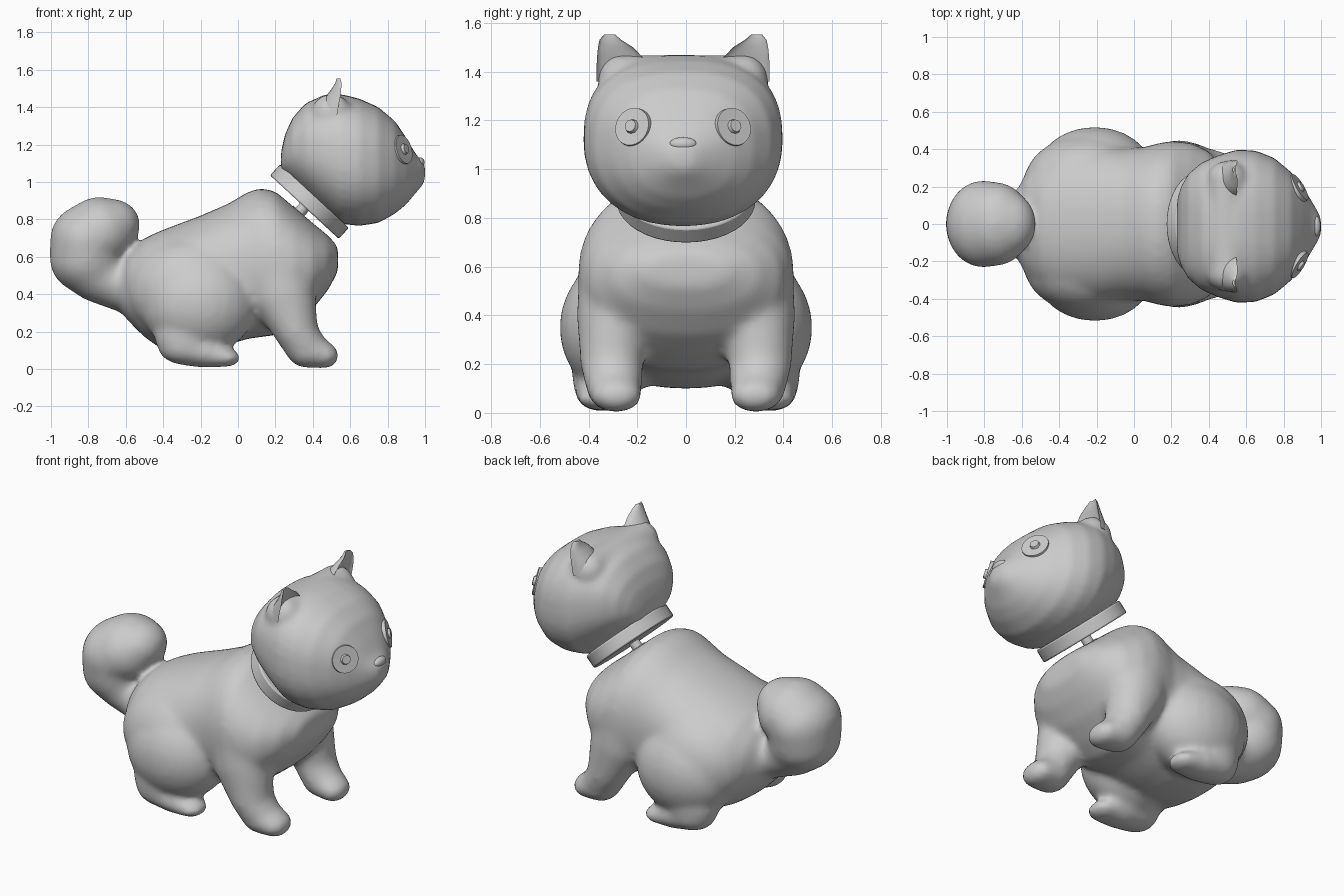
import bpy, bmesh, math
from mathutils import Vector, Matrix

if "Cube" in bpy.data.objects:
    bpy.data.objects.remove(bpy.data.objects["Cube"])

grey = bpy.data.materials.new("plain grey")
grey.diffuse_color = (0.6, 0.6, 0.6, 1)
grey.use_nodes = True
grey.node_tree.nodes["Principled BSDF"].inputs["Base Color"].default_value = grey.diffuse_color
HEAD_Y = -0.012  # the head sits slightly off centre


def finish(name, bm, angle=40):
    bmesh.ops.recalc_face_normals(bm, faces=bm.faces)
    me = bpy.data.meshes.new(name)
    bm.to_mesh(me)
    bm.free()
    me.materials.append(grey)
    ob = bpy.data.objects.new(name, me)
    bpy.context.collection.objects.link(ob)
    bpy.ops.object.select_all(action='DESELECT')
    ob.select_set(True)
    bpy.context.view_layer.objects.active = ob
    bpy.ops.object.shade_smooth_by_angle(angle=math.radians(angle))
    return ob


def loft(bm, rings):
    """Skin closed rings of points and cap both ends."""
    loops = [[bm.verts.new(p) for p in ring] for ring in rings]
    n = len(loops[0])
    for a, b in zip(loops, loops[1:]):
        for i in range(n):
            j = (i + 1) % n
            bm.faces.new((a[i], a[j], b[j], b[i]))
    bm.faces.new(loops[0])
    bm.faces.new(loops[-1][::-1])


def slices(rows, top, bottom, n=40):
    """Rounded upright sections from rows of (x, low z, high z, half width)."""
    rings = []
    for x, lo, hi, hw in rows:
        ring = []
        for i in range(n):
            a = math.tau * i / n
            c, s = math.cos(a), math.sin(a)
            power = top if s > 0 else bottom
            y = hw * math.copysign(abs(c) ** (2 / power), c)
            z = (hi - lo) / 2 * math.copysign(abs(s) ** (2 / power), s)
            ring.append((x, y, (lo + hi) / 2 + z))
        rings.append(ring)
    return rings


def blob(bm, centre, radii):
    bmesh.ops.create_uvsphere(bm, u_segments=24, v_segments=14, radius=1,
                              matrix=Matrix.Translation(centre) @ Matrix.Diagonal((*radii, 1)))


def chain(bm, rows, steps=5):
    """Overlapping blobs between rows of (x, y, z, rx, ry, rz)."""
    for a, b in zip(rows, rows[1:]):
        for k in range(steps + 1):
            v = [p + (q - p) * k / steps for p, q in zip(a, b)]
            blob(bm, v[:3], v[3:])


def fuse(ob, voxel, rounds):
    m = ob.modifiers.new("fuse", 'REMESH')
    m.mode = 'VOXEL'
    m.voxel_size = voxel
    m.use_smooth_shade = True
    s = ob.modifiers.new("soften", 'SMOOTH')
    s.factor = 0.5
    s.iterations = rounds


def disc(bm, centre, normal, radius, depth, sides=32, front=1.0):
    """Cylinder facing along a normal; front scales its outer radius."""
    rot = Vector(normal).to_track_quat('Z', 'Y').to_matrix().to_4x4()
    bmesh.ops.create_cone(bm, cap_ends=True, segments=sides, radius1=radius, radius2=radius * front,
                          depth=depth, matrix=Matrix.Translation(centre) @ rot)


# Torso, legs, haunches and curled tail, fused into one skin
bm = bmesh.new()
loft(bm, slices([(-0.64, 0.32, 0.54, 0.15), (-0.58, 0.25, 0.63, 0.27), (-0.5, 0.17, 0.70, 0.36),
                 (-0.4, 0.10, 0.745, 0.42), (-0.2, 0.10, 0.82, 0.43), (-0.05, 0.13, 0.885, 0.41),
                 (0.05, 0.16, 0.945, 0.41), (0.12, 0.17, 0.968, 0.43), (0.2, 0.18, 0.95, 0.445),
                 (0.3, 0.24, 0.865, 0.435), (0.4, 0.32, 0.78, 0.39), (0.48, 0.42, 0.715, 0.30),
                 (0.535, 0.52, 0.655, 0.17)], 2.2, 2.3))
for side in (1, -1):
    # front leg and paw
    chain(bm, [(0.20, 0.27 * side, 0.60, 0.20, 0.17, 0.20),
               (0.24, 0.295 * side, 0.40, 0.175, 0.155, 0.16),
               (0.31, 0.305 * side, 0.20, 0.12, 0.13, 0.10),
               (0.37, 0.295 * side, 0.105, 0.115, 0.115, 0.10),
               (0.46, 0.285 * side, 0.072, 0.08, 0.105, 0.07)])
    # haunch and rear paw
    blob(bm, (-0.21, 0.28 * side, 0.35), (0.31, 0.24, 0.28))
    blob(bm, (-0.24, 0.22 * side, 0.42), (0.35, 0.26, 0.29))
    chain(bm, [(-0.28, 0.34 * side, 0.18, 0.17, 0.13, 0.13),
               (-0.28, 0.345 * side, 0.12, 0.15, 0.12, 0.10),
               (-0.18, 0.345 * side, 0.085, 0.12, 0.11, 0.08),
               (-0.07, 0.35 * side, 0.06, 0.085, 0.095, 0.05)])
chain(bm, [(-0.56, 0, 0.44, 0.13, 0.19, 0.155), (-0.66, 0, 0.465, 0.13, 0.165, 0.145),
           (-0.75, 0, 0.51, 0.155, 0.18, 0.155),
           (-0.81, 0, 0.59, 0.198, 0.22, 0.185), (-0.808, 0, 0.69, 0.198, 0.235, 0.19),
           (-0.74, 0, 0.73, 0.195, 0.225, 0.19), (-0.67, 0, 0.77, 0.148, 0.17, 0.138)])
fuse(finish("body", bm), 0.018, 14)

# Head with a broad brow ridge between the ears
bm = bmesh.new()
loft(bm, slices([(0.23, 1.06, 1.16, 0.14), (0.25, 1.04, 1.25, 0.21), (0.29, 1.0, 1.34, 0.28),
                 (0.36, 0.93, 1.42, 0.34), (0.45, 0.85, 1.46, 0.38), (0.55, 0.775, 1.47, 0.41),
                 (0.65, 0.765, 1.445, 0.405), (0.75, 0.78, 1.40, 0.365), (0.84, 0.83, 1.325, 0.29),
                 (0.90, 0.88, 1.235, 0.215), (0.95, 0.94, 1.15, 0.135),
                 (0.985, 0.98, 1.11, 0.075), (1.0, 1.01, 1.09, 0.04)], 2.5, 2.2))
chain(bm, [(0.50, -0.25, 1.36, 0.11, 0.10, 0.11), (0.49, 0, 1.36, 0.11, 0.10, 0.11),
           (0.50, 0.25, 1.36, 0.11, 0.10, 0.11)], 8)
bmesh.ops.translate(bm, verts=bm.verts, vec=(0, HEAD_Y, 0))
fuse(finish("head", bm, 80), 0.016, 8)

for side, label in ((1, "left"), (-1, "right")):
    # Ear with a hollow front
    bm = bmesh.new()
    rings = []
    for z, x, y, rx, ry in [(1.36, 0.53, 0.25, 0.11, 0.105), (1.42, 0.54, 0.255, 0.095, 0.10),
                            (1.46, 0.548, 0.26, 0.075, 0.093), (1.50, 0.552, 0.277, 0.05, 0.072),
                            (1.53, 0.553, 0.298, 0.032, 0.045), (1.553, 0.547, 0.302, 0.02, 0.022)]:
        ring = []
        for i in range(20):
            a = math.tau * i / 20
            c = math.cos(a)
            ring.append((x + rx * (c if c < 0 else -0.35 * c),
                         side * (y + ry * math.sin(a)) + HEAD_Y, z))
        rings.append(ring)
    loft(bm, rings)
    finish(label + "_ear", bm, 50)

    # Eye disc and raised pupil
    n = Vector((0.83, 0.50 * side, 0.25)).normalized()
    p = Vector((0.872, 0.2 * side + HEAD_Y, 1.17))
    bm = bmesh.new()
    disc(bm, p, n, 0.083, 0.04, front=0.95)
    finish(label + "_eye", bm)
    bm = bmesh.new()
    disc(bm, p + n * 0.022, n, 0.034, 0.025, sides=10, front=0.75)
    finish(label + "_pupil", bm)

# Nose
bm = bmesh.new()
blob(bm, (0.972, HEAD_Y, 1.103), (0.026, 0.056, 0.028))
finish("nose", bm)

# Collar
axis = Vector((0.68, 0, 0.735)).normalized()
hub = Vector((0.382, 0, 0.895))
bm = bmesh.new()
disc(bm, hub, axis, 0.25, 0.08, 40)
for v in bm.verts:
    v.co.y *= 1.14
collar = finish("collar", bm)
bevel = collar.modifiers.new("soft edge", 'BEVEL')
bevel.width = 0.008
bevel.segments = 2

# Post joining head to body
bm = bmesh.new()
disc(bm, hub - axis * 0.10, axis, 0.032, 0.22, 12)
disc(bm, hub - axis * 0.085, axis, 0.05, 0.02, 12)
finish("neck_post", bm)
